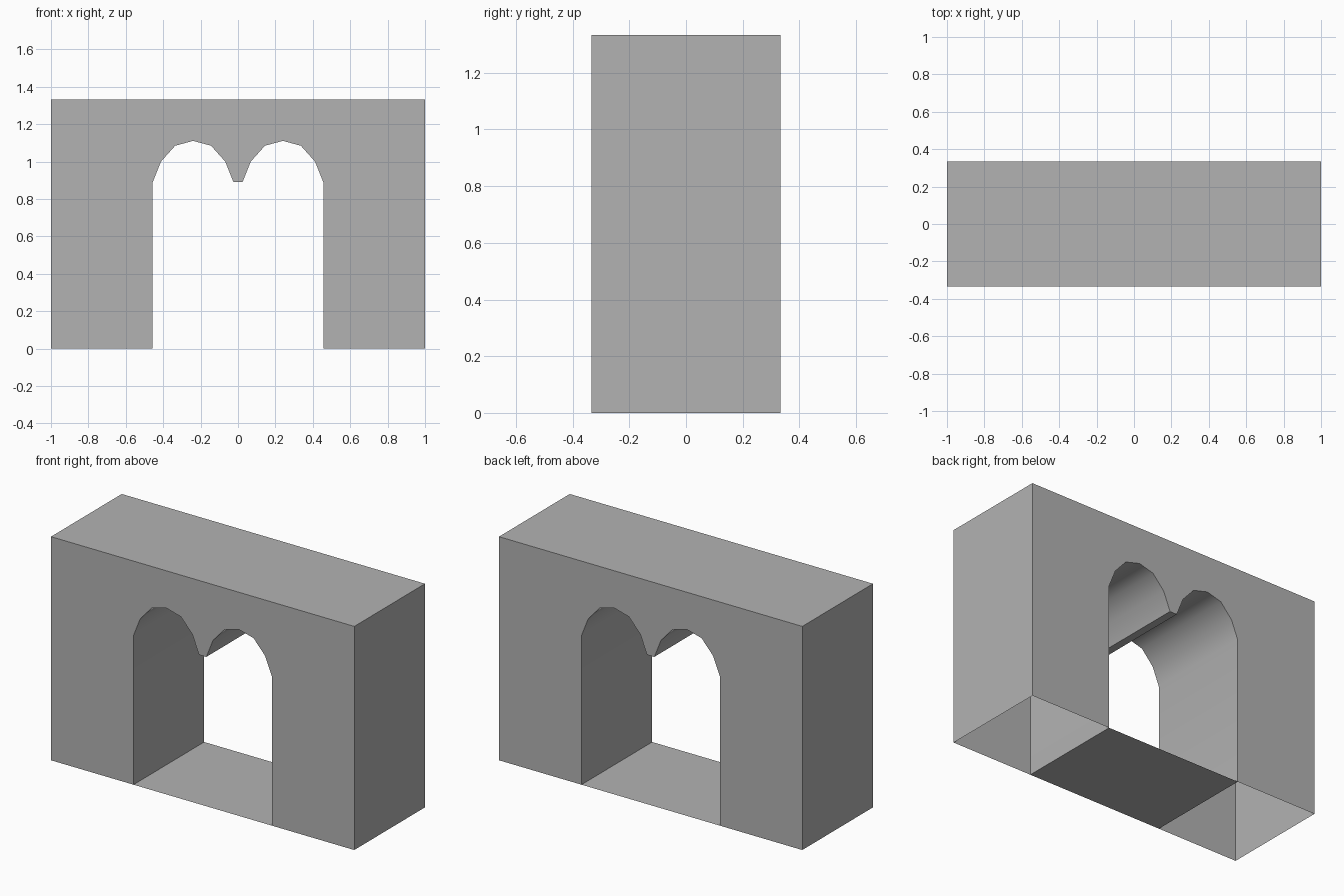
import bpy
import bmesh

cube = bpy.data.objects.get("Cube")
if cube:
    bpy.data.objects.remove(cube, do_unlink=True)

HALF_DEPTH = 0.333
HEIGHT = 1.333
SPRING = 0.89      # height where the arches begin
CENTRE = 0.24      # offset of each arch from the middle
HALF_SPAN = 0.216

grey = bpy.data.materials.new("stone_grey")
grey.use_nodes = True
colour = (0.45, 0.45, 0.45, 1)
grey.diffuse_color = colour
grey.node_tree.nodes["Principled BSDF"].inputs["Base Color"].default_value = colour


def make_object(name, bm):
    mesh = bpy.data.meshes.new(name)
    bm.to_mesh(mesh)
    bm.free()
    mesh.materials.append(grey)
    obj = bpy.data.objects.new(name, mesh)
    bpy.context.collection.objects.link(obj)
    return obj


# Arch outline: half of one arch, mirrored about its centre, then about x = 0
half_arch = [(HALF_SPAN, SPRING), (0.172, 1.0), (0.096, 1.085)]
arch = ([(CENTRE - x, z) for x, z in half_arch] + [(CENTRE, 1.111)]
        + [(CENTRE + x, z) for x, z in reversed(half_arch)])
inner = CENTRE + HALF_SPAN
right_half = arch + [(inner, 0), (1, 0), (1, HEIGHT)]
profile = right_half + [(-x, z) for x, z in reversed(right_half)]

# Gate wall: extruded profile, with the undersides of the two piers left open
bm = bmesh.new()
face = bm.faces.new([bm.verts.new((x, -HALF_DEPTH, z)) for x, z in profile])
moved = bmesh.ops.extrude_face_region(bm, geom=[face], use_keep_orig=True)["geom"]
verts = [g for g in moved if isinstance(g, bmesh.types.BMVert)]
bmesh.ops.translate(bm, verts=verts, vec=(0, 2 * HALF_DEPTH, 0))
bmesh.ops.recalc_face_normals(bm, faces=bm.faces)
undersides = [f for f in bm.faces if all(v.co.z < 0.001 for v in f.verts)]
bmesh.ops.delete(bm, geom=undersides, context="FACES")
wall = make_object("gate_wall", bm)

# Smooth vaults, sharp corners
bpy.ops.object.select_all(action="DESELECT")
wall.select_set(True)
bpy.context.view_layer.objects.active = wall
bpy.ops.object.shade_smooth_by_angle(angle=0.7)

# Passage floor: a thin sheet between the piers
bm = bmesh.new()
corners = [(-1, -1), (1, -1), (1, 1), (-1, 1)]
bm.faces.new([bm.verts.new((x * inner, y * HALF_DEPTH, 0)) for x, y in corners])
make_object("passage_floor", bm)
